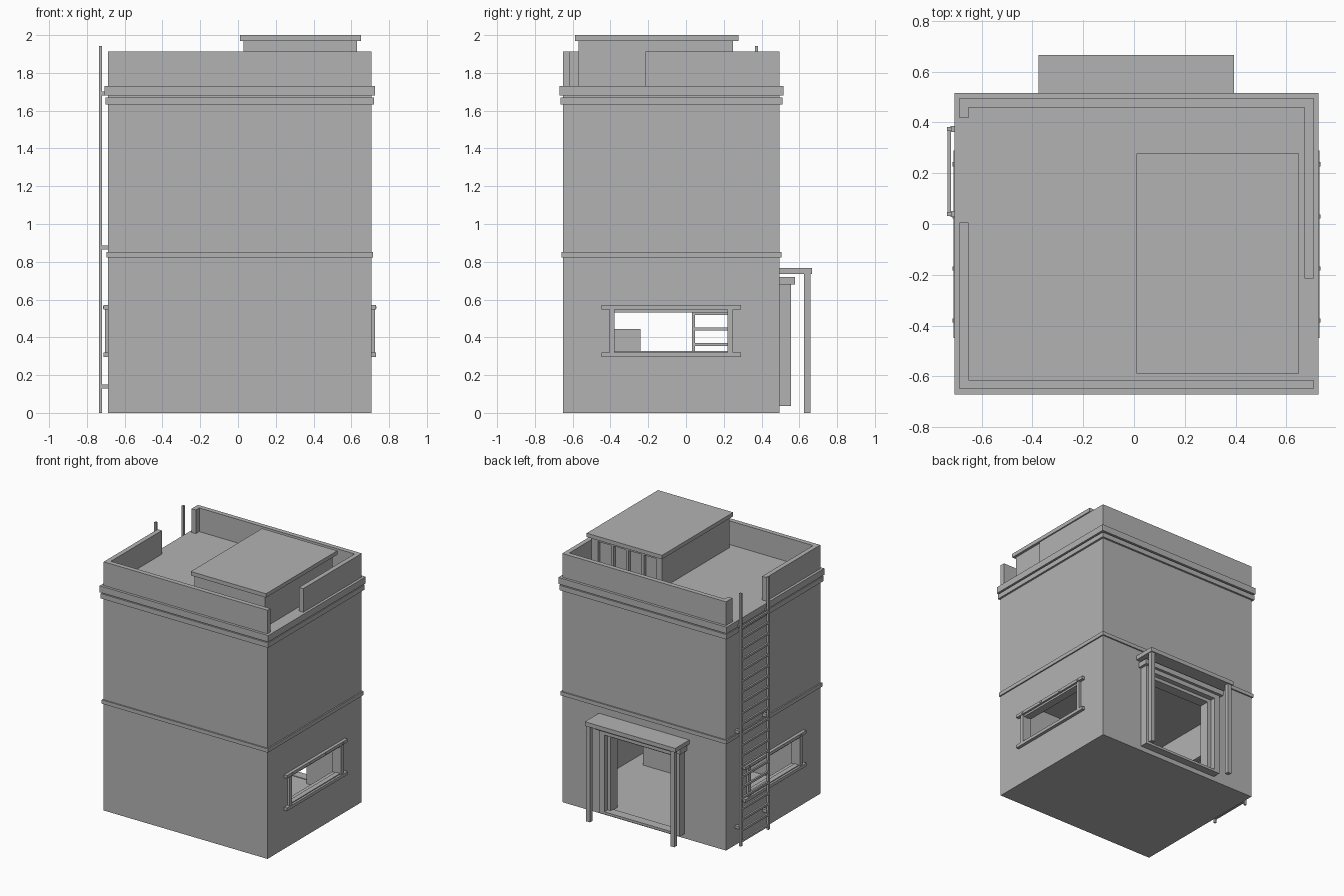
import bpy
import bmesh

cube = bpy.data.objects.get("Cube")
if cube:
    bpy.data.objects.remove(cube, do_unlink=True)

# Single plain grey
grey = bpy.data.materials.new("plain_grey")
grey.use_nodes = True
COLOUR = (0.45, 0.45, 0.45, 1)
grey.diffuse_color = COLOUR
grey.node_tree.nodes["Principled BSDF"].inputs["Base Color"].default_value = COLOUR


def box(name, x, y, z):
    """Box from (min, max) ranges on each axis."""
    bm = bmesh.new()
    bmesh.ops.create_cube(bm, size=1)
    for v in bm.verts:
        v.co = [r[0] if c < 0 else r[1] for c, r in zip(v.co, (x, y, z))]
    mesh = bpy.data.meshes.new(name)
    bm.to_mesh(mesh)
    bm.free()
    mesh.materials.append(grey)
    obj = bpy.data.objects.new(name, mesh)
    bpy.context.collection.objects.link(obj)
    return obj


def cut(obj, x, y, z):
    """Cut a box-shaped opening and discard the cutter."""
    cutter = box("cutter", x, y, z)
    cutter.hide_render = True
    mod = obj.modifiers.new("opening", "BOOLEAN")
    mod.operation = "DIFFERENCE"
    mod.solver = "EXACT"
    mod.object = cutter
    bpy.context.view_layer.objects.active = obj
    bpy.ops.object.modifier_apply(modifier=mod.name)
    bpy.data.objects.remove(cutter, do_unlink=True)


# Outer faces of the walls
X0, X1, Y0, Y1 = -0.687, 0.706, -0.65, 0.495
ROOF, TOP, WALL = 1.73, 1.912, 0.036
WIN_Y, WIN_Z = (-0.38, 0.22), (0.322, 0.537)
DOOR_X, DOOR_Z = (-0.26, 0.28), (0.05, 0.62)

# Tower with a hollow ground floor, side windows and a rear doorway
tower = box("tower_walls", (X0, X1), (Y0, Y1), (0, 1.7))
cut(tower, (X0 + 0.06, X1 - 0.06), (Y0 + 0.06, Y1 - 0.06), (0.05, 0.8))
cut(tower, (-1, 1), WIN_Y, WIN_Z)
cut(tower, DOOR_X, (0.3, 1), DOOR_Z)
box("counter", (-0.05, 0.535), (-0.38, -0.24), (0.05, 0.443))

# Projecting bands around the tower
for name, out, z in (("middle_band", 0.01, (0.823, 0.852)),
                     ("lower_cornice", 0.015, (1.632, 1.67)),
                     ("upper_cornice", 0.02, (1.68, ROOF))):
    box(name, (X0 - out, X1 + out), (Y0 - out, Y1 + out), z)

# Parapet with gaps for the ladder and at the front corner
height = (ROOF, TOP)
box("parapet_front", (X0, X1), (Y0, Y0 + WALL), height)
box("parapet_back", (X0, X1), (Y1 - WALL, Y1), height)
box("parapet_right_front", (X0, X0 + WALL), (Y0, 0.005), height)
box("parapet_right_back", (X0, X0 + WALL), (0.417, Y1), height)
box("parapet_left", (X1 - WALL, X1), (-0.215, Y1), height)

# Rooftop cabin with a row of recessed panes at its back
cabin = box("roof_cabin", (0.03, 0.63), (-0.57, 0.25), (ROOF, 1.975))
for i in range(4):
    left = 0.075 + i * 0.13
    cut(cabin, (left, left + 0.108), (0.225, 0.3), (1.77, 1.945))
box("cabin_roof", (0.01, 0.65), (-0.588, 0.278), (1.97, 2.0))

# Window surrounds on both sides
for side, face in (("left", X1), ("right", X0)):
    s = 1 if face > 0 else -1

    def span(inner, outer):
        return tuple(sorted((face + s * inner, face + s * outer)))

    box(side + "_window_sill", span(-0.01, 0.024), (-0.448, 0.29), (0.296, 0.32))
    box(side + "_window_head", span(-0.01, 0.024), (-0.448, 0.29), (0.547, 0.57))
    for n, y in (("front", -0.392), ("back", 0.234)):
        box(f"{side}_window_{n}_jamb", span(-0.01, 0.018),
            (y - 0.014, y + 0.014), (0.318, 0.55))
    for i in range(4):
        y = -0.38 + i * 0.205
        box(f"{side}_window_clip_{i}", span(0.02, 0.027), (y - 0.008, y + 0.008), (0.553, 0.564))
    # Thin glazing rebates at top and bottom
    for n, z in (("lower", (0.318, 0.327)), ("upper", (0.532, 0.548))):
        box(f"{side}_window_{n}_rebate", span(-0.03, 0.008), WIN_Y, z)

# Stepped door surround
for side, outer, inner in (("left", 0.35, 0.305), ("right", -0.335, -0.29)):
    edge = DOOR_X[1] if outer > 0 else DOOR_X[0]
    box(f"door_{side}_jamb", sorted((outer, inner)), (Y1 - 0.01, 0.555), (0.036, 0.69))
    box(f"door_{side}_inner_jamb", sorted((inner, edge)), (Y1 - 0.01, 0.515), (0.05, 0.65))
box("door_sill", (-0.335, 0.35), (Y1 - 0.01, 0.555), (0.036, 0.055))
box("door_inner_head", (-0.29, 0.305), (Y1 - 0.01, 0.515), (0.62, 0.65))
box("door_head", (-0.335, 0.35), (Y1 - 0.01, 0.555), (0.645, 0.69))
box("door_lintel", (-0.355, 0.37), (Y1 - 0.01, 0.577), (0.68, 0.72))

# Canopy over the door with two posts
box("canopy", (-0.375, 0.394), (Y1 - 0.01, 0.666), (0.735, 0.767))
for side, x in (("left", 0.372), ("right", -0.345)):
    box(f"canopy_{side}_post", (x - 0.016, x + 0.016), (0.626, 0.658), (0, 0.74))

# Ladder: rails, wall brackets and rungs
for side, y in (("front", 0.04), ("back", 0.374)):
    box(f"ladder_{side}_rail", (-0.735, -0.719), (y - 0.008, y + 0.008), (0, 1.943))
    for i, z in enumerate((0.14, 0.875, 1.69)):
        box(f"ladder_{side}_bracket_{i}", (-0.722, X0 + 0.01),
            (y - 0.012, y + 0.012), (z - 0.011, z + 0.011))
for i in range(21):
    z = 0.034 + i * 0.082
    box(f"ladder_rung_{i}", (-0.734, -0.72), (0.04, 0.374), (z - 0.008, z + 0.008))
